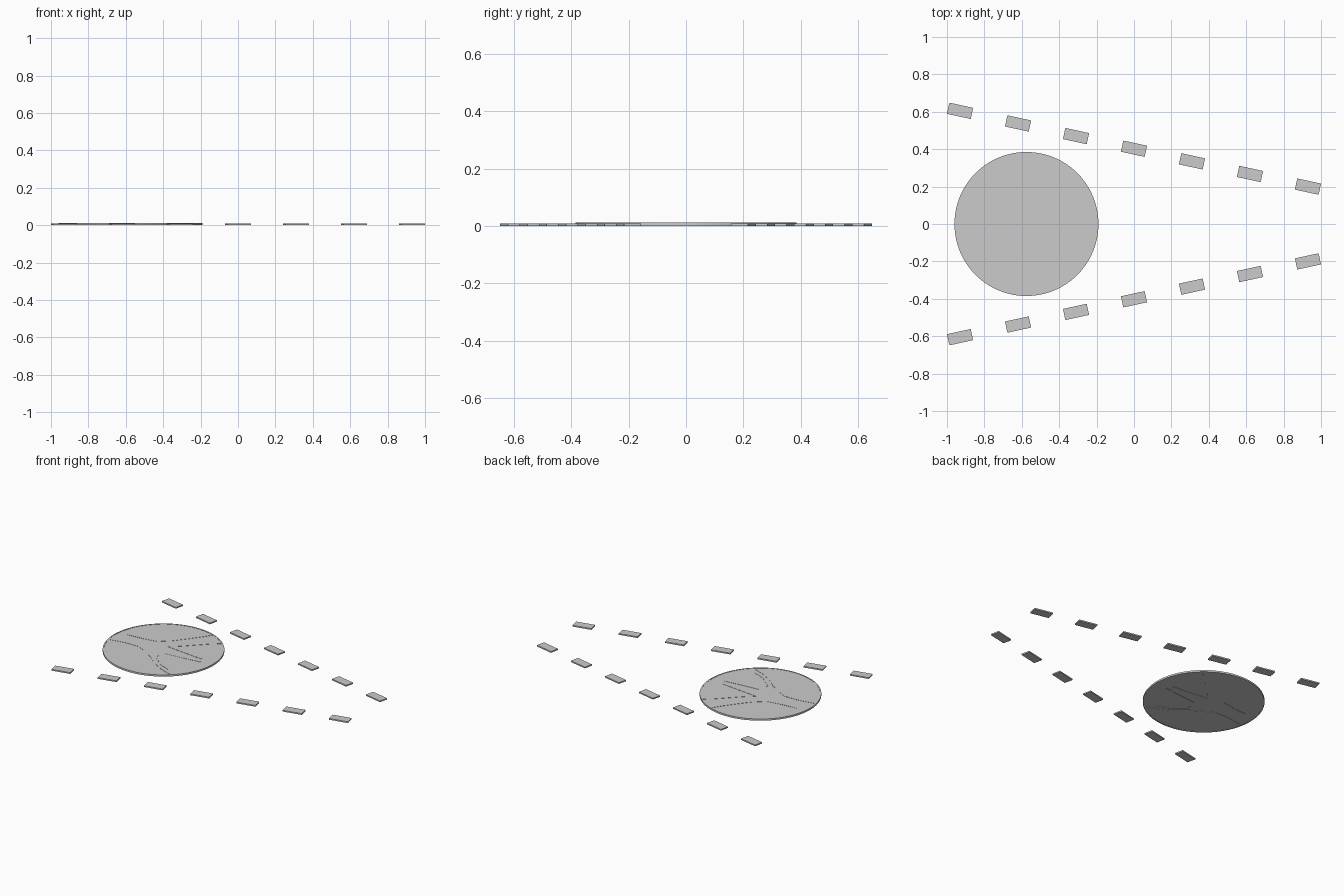
import bpy, bmesh, math
from mathutils import Vector

if "Cube" in bpy.data.objects:
    bpy.data.objects.remove(bpy.data.objects["Cube"])

CX, R = -0.575, 0.385      # disc centre and radius
TOP, DASH_H = 0.012, 0.009


def make(name, bm):
    bmesh.ops.recalc_face_normals(bm, faces=bm.faces)
    me = bpy.data.meshes.new(name)
    bm.to_mesh(me)
    bm.free()
    ob = bpy.data.objects.new(name, me)
    bpy.context.collection.objects.link(ob)
    return ob


def ribbon(name, pts, width, closed=False):
    """Thin upright strip of rectangular section following a flat path."""
    p = [Vector((x + CX, y, 0)) for x, y in pts]
    n = len(p)
    bm = bmesh.new()
    rings = []
    for i in range(n):
        a = p[(i - 1) % n] if closed or i else p[0]
        b = p[(i + 1) % n] if closed or i < n - 1 else p[-1]
        t = (b - a).normalized()
        s = Vector((-t.y, t.x, 0)) * width / 2
        up = Vector((0, 0, TOP))
        rings.append([bm.verts.new(v) for v in
                      (p[i] - s, p[i] + s, p[i] + s + up, p[i] - s + up)])
    for i in range(n if closed else n - 1):
        a, b = rings[i], rings[(i + 1) % n]
        for k in range(4):
            bm.faces.new((a[k], a[(k + 1) % 4], b[(k + 1) % 4], b[k]))
    if not closed:
        bm.faces.new(rings[0])
        bm.faces.new(rings[-1])
    return make(name, bm)


# flat round plate, slightly thinner than its rim
bpy.ops.mesh.primitive_cylinder_add(vertices=96, radius=R - 0.004, depth=TOP - 0.003,
                                    location=(CX, 0, TOP / 2))
bpy.context.object.name = "disc_plate"

# rim around the plate
r = R - 0.004
ribbon("disc_rim", [(r * math.cos(i * math.tau / 96), r * math.sin(i * math.tau / 96))
                    for i in range(96)], 0.008, closed=True)

# fine contour lines across the plate
lines = {
    "upper_line": [(-.32, .05), (-.2, .058), (-.1, .075), (-.03, .135), (.03, .21), (.09, .29), (.13, .35)],
    "lower_line": [(-.37, -.075), (-.25, -.055), (-.15, -.055), (-.09, -.085), (.0, -.14), (.07, -.2), (.16, -.25), (.24, -.28)],
    "branch_line": [(.025, -.09), (.03, -.125), (.075, -.16), (.12, -.2), (.2, -.23)],
    "right_lower_line": [(.04, -.045), (.17, -.035), (.3, -.02)],
    "right_upper_line": [(.0, .05), (.14, .035), (.28, .02)],
    "right_diagonal_line": [(.0, .05), (.06, .1), (.13, .17), (.19, .23), (.25, .28)],
}
for name, pts in lines.items():
    ribbon(name, pts, 0.005)

# two converging rows of dashes
slope = math.atan2(0.405, 1.86)
for side, label in ((1, "back"), (-1, "front")):
    for i in range(7):
        bpy.ops.mesh.primitive_cube_add(
            size=1, location=(-0.93 + 0.31 * i, side * (0.605 - 0.0675 * i), DASH_H / 2),
            rotation=(0, 0, -side * slope))
        ob = bpy.context.object
        ob.scale = (0.13, 0.061, DASH_H)
        ob.name = f"{label}_dash_{i + 1}"
